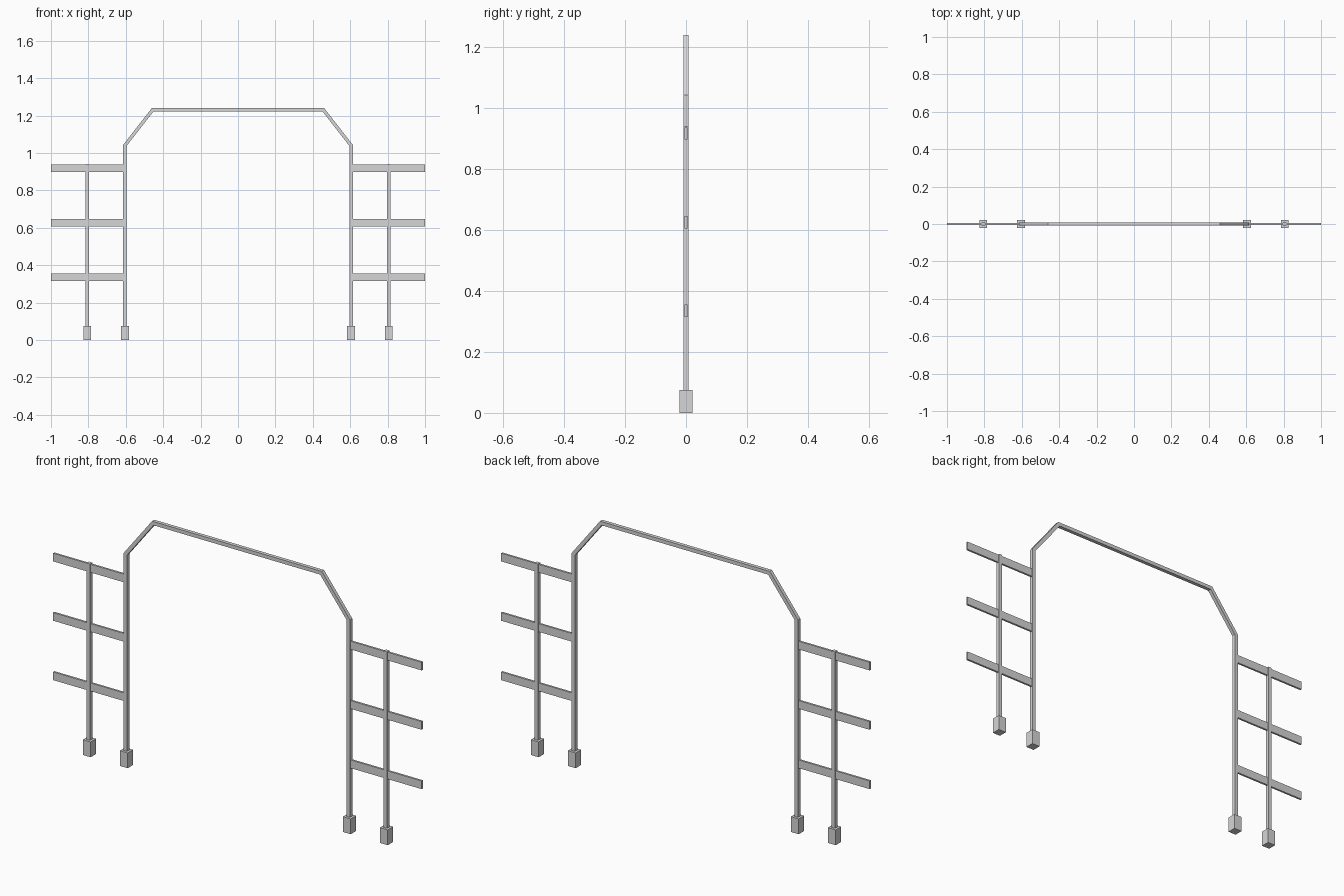
import bpy, bmesh
from mathutils import Vector

cube = bpy.data.objects.get("Cube")
if cube:
    bpy.data.objects.remove(cube, do_unlink=True)

steel = bpy.data.materials.new("light_grey_steel")
steel.use_nodes = True
GREY = (0.67, 0.67, 0.67, 1)
steel.diffuse_color = GREY
steel.node_tree.nodes["Principled BSDF"].inputs["Base Color"].default_value = GREY

TUBE = 0.009   # half width of the square tube
FOOT = 0.021   # half width of the feet
POST_X, OUTER_X = 0.605, 0.806


def add_object(name, bm):
    bmesh.ops.recalc_face_normals(bm, faces=bm.faces)
    mesh = bpy.data.meshes.new(name)
    bm.to_mesh(mesh)
    bm.free()
    mesh.materials.append(steel)
    obj = bpy.data.objects.new(name, mesh)
    bpy.context.collection.objects.link(obj)


def box(name, low, high):
    bm = bmesh.new()
    bmesh.ops.create_cube(bm, size=1)
    low, high = Vector(low), Vector(high)
    for v in bm.verts:
        v.co = (low + high) / 2 + v.co * (high - low)
    add_object(name, bm)


def tube(name, path):
    """Sweep a square tube along (x, z) points, with mitred bends."""
    pts = [Vector((x, 0, z)) for x, z in path]
    depth = Vector((0, 1, 0))
    bm = bmesh.new()
    rings = []
    for i, p in enumerate(pts):
        before = (p - pts[i - 1]).normalized() if i else (pts[1] - p).normalized()
        after = (pts[i + 1] - p).normalized() if i + 1 < len(pts) else before
        tangent = (before + after).normalized()
        across = tangent.cross(depth) / tangent.dot(before)
        rings.append([bm.verts.new(p + (across * a + depth * b) * TUBE)
                      for a, b in ((1, 1), (-1, 1), (-1, -1), (1, -1))])
    for a, b in zip(rings, rings[1:]):
        for k in range(4):
            n = (k + 1) % 4
            bm.faces.new((a[k], a[n], b[n], b[k]))
    bm.faces.new(rings[0])
    bm.faces.new(rings[-1])
    add_object(name, bm)


# Arch: two tall posts, sloped shoulders and a level top bar
half = [(POST_X, 0.04), (POST_X, 1.04), (0.456, 1.231)]
tube("arch_frame", [(-x, z) for x, z in half] + half[::-1])

for side, s in (("left", 1), ("right", -1)):
    # Short outer post
    tube(f"{side}_outer_post", [(s * OUTER_X, 0.04), (s * OUTER_X, 0.94)])
    # Square feet
    for label, x in (("inner", POST_X), ("outer", OUTER_X)):
        box(f"{side}_{label}_foot", (s * x - FOOT, -FOOT, 0), (s * x + FOOT, FOOT, 0.075))
    # Flat fence rails
    for i, z in enumerate((0.335, 0.626, 0.917)):
        box(f"{side}_rail_{i + 1}", (min(s * POST_X, s), -0.005, z - 0.02),
            (max(s * POST_X, s), 0.005, z + 0.02))
